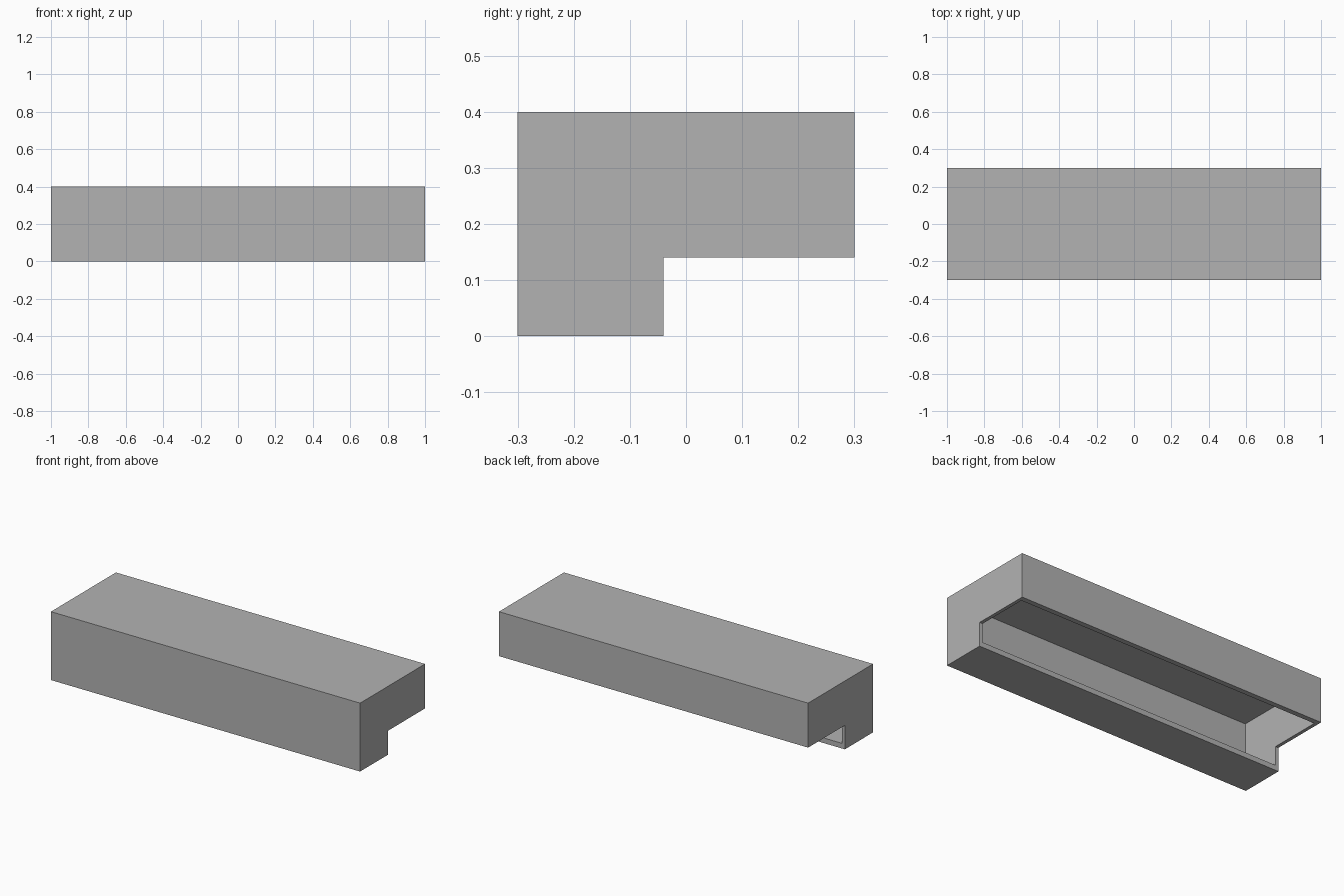
import bpy
import bmesh

cube = bpy.data.objects.get("Cube")
if cube:
    bpy.data.objects.remove(cube, do_unlink=True)

grey = bpy.data.materials.new("plain_grey")
grey.use_nodes = True
colour = (0.45, 0.45, 0.45, 1)
grey.diffuse_color = colour
grey.node_tree.nodes["Principled BSDF"].inputs["Base Color"].default_value = colour


def prism(name, profile, half_length):
    """Extrude a (y, z) profile along x, centred on x = 0."""
    bm = bmesh.new()
    face = bm.faces.new([bm.verts.new((-half_length, y, z)) for y, z in profile])
    ext = bmesh.ops.extrude_face_region(bm, geom=[face])
    moved = [v for v in ext["geom"] if isinstance(v, bmesh.types.BMVert)]
    bmesh.ops.translate(bm, verts=moved, vec=(2 * half_length, 0, 0))
    bmesh.ops.recalc_face_normals(bm, faces=bm.faces[:])
    mesh = bpy.data.meshes.new(name)
    bm.to_mesh(mesh)
    bm.free()
    mesh.materials.append(grey)
    obj = bpy.data.objects.new(name, mesh)
    bpy.context.collection.objects.link(obj)
    return obj


WALL, LIP = 0.02, 0.03
FRONT, BACK, STEP_Y = -0.3, 0.3, -0.04
TOP, STEP_Z = 0.4, 0.14

# L-shaped housing
housing = prism("housing", [
    (FRONT, 0), (STEP_Y, 0), (STEP_Y, STEP_Z),
    (BACK, STEP_Z), (BACK, TOP), (FRONT, TOP)], 1)

# Hollow interior, open through both faces of the step
over = 0.04
cavity = prism("cavity_cutter", [
    (FRONT + WALL, LIP), (STEP_Y + over, LIP),
    (STEP_Y + over, STEP_Z - over), (BACK - LIP, STEP_Z - over),
    (BACK - LIP, TOP - WALL), (FRONT + WALL, TOP - WALL)], 1 - WALL)
cavity.hide_render = True

cut = housing.modifiers.new("hollow", "BOOLEAN")
cut.operation = "DIFFERENCE"
cut.solver = "EXACT"
cut.object = cavity
bpy.context.view_layer.objects.active = housing
bpy.ops.object.modifier_apply(modifier=cut.name)
bpy.data.objects.remove(cavity, do_unlink=True)
